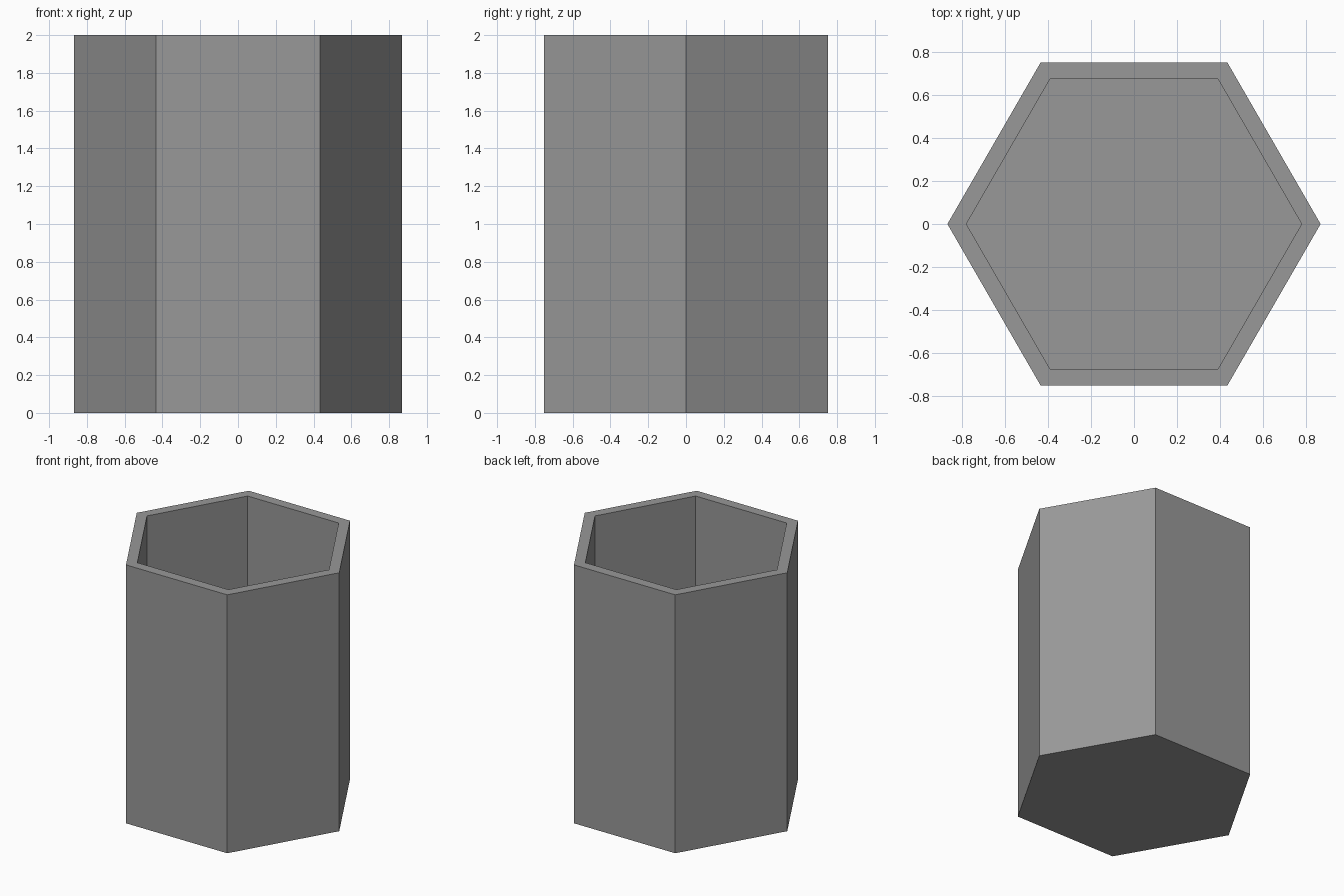
import bpy, bmesh, math

if "Cube" in bpy.data.objects:
    bpy.data.objects.remove(bpy.data.objects["Cube"])

R_OUT, R_IN = 0.867, 0.779   # corner radii of outer and inner hexagon
HEIGHT, FLOOR = 2.0, 0.08

bm = bmesh.new()


def hex_ring(radius, z):
    return [bm.verts.new((radius * math.cos(i * math.pi / 3),
                          radius * math.sin(i * math.pi / 3), z)) for i in range(6)]


# Profile rings: outer base, outer rim, inner rim, inner floor
rings = [hex_ring(r, z) for r, z in
         ((R_OUT, 0), (R_OUT, HEIGHT), (R_IN, HEIGHT), (R_IN, FLOOR))]
for a, b in zip(rings, rings[1:]):
    for i in range(6):
        j = (i + 1) % 6
        bm.faces.new((a[i], a[j], b[j], b[i]))

# Underside and inside floor
bm.faces.new(rings[0][::-1])
bm.faces.new(rings[-1])
bmesh.ops.recalc_face_normals(bm, faces=bm.faces)

mesh = bpy.data.meshes.new("hexagonal_cup")
bm.to_mesh(mesh)
bm.free()

# Dark grey finish
mat = bpy.data.materials.new("dark_grey")
mat.diffuse_color = (0.316, 0.316, 0.316, 1)
mat.use_nodes = True
mat.node_tree.nodes["Principled BSDF"].inputs["Base Color"].default_value = mat.diffuse_color
mesh.materials.append(mat)
bpy.context.collection.objects.link(bpy.data.objects.new("hexagonal_cup", mesh))
